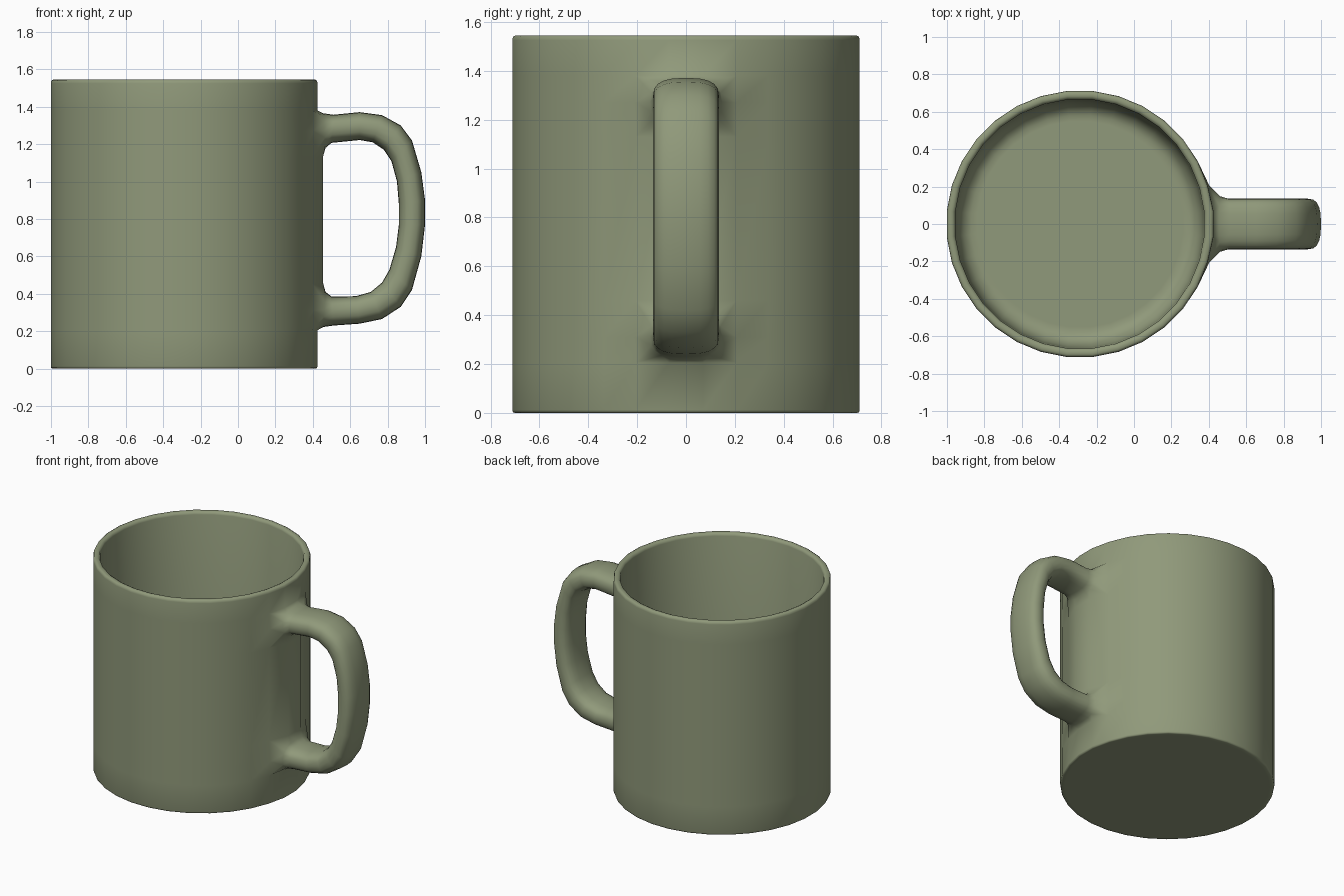
import bpy, bmesh
from math import sin, cos, pi, radians

if "Cube" in bpy.data.objects:
    bpy.data.objects.remove(bpy.data.objects["Cube"])

CX, SIDES = -0.29, 32


def skin(bm, rings, caps=True):
    """Join successive closed rings with quads, optionally capping both ends."""
    loops = [[bm.verts.new(p) for p in ring] for ring in rings]
    for a, b in zip(loops, loops[1:]):
        n = len(a)
        for i in range(n):
            j = (i + 1) % n
            bm.faces.new((a[i], a[j], b[j], b[i]))
    if caps:
        bm.faces.new(loops[0])
        bm.faces.new(loops[-1])
    return loops


bm = bmesh.new()

# Cup body: outside wall, rounded rim, inside wall and floor (radius, height)
profile = [(0.68, 0), (0.70, 0), (0.708, 0.003), (0.711, 0.012),
           (0.711, 0.205), (0.711, 0.31), (0.711, 0.46),
           (0.711, 1.13), (0.711, 1.27), (0.711, 1.38),
           (0.711, 1.525), (0.708, 1.539), (0.698, 1.545),
           (0.682, 1.545), (0.67, 1.539), (0.665, 1.525), (0.66, 0.25),
           (0.65, 0.16), (0.62, 0.10), (0.58, 0.08), (0.55, 0.08)]
rings = []
for k, (r, z) in enumerate(profile):
    ring = []
    for i in range(SIDES):
        a = 2 * pi * (i + 0.5) / SIDES
        R = r / cos(pi / SIDES)
        x = CX + R * cos(a)
        if k < 13 and i in (0, SIDES - 1):
            # raised strip between the handle roots
            x += 0.033 if k in (6, 7) else 0.004
        elif k in (5, 8) and i in (1, SIDES - 2):
            x += 0.008
        ring.append((x, R * sin(a), z))
    rings.append(ring)
loops = skin(bm, rings)

# Openings in the wall where the handle grows out
cols = (SIDES - 2, SIDES - 1, 0, 1)
for rows in ((4, 5, 6), (7, 8, 9)):
    patch = {loops[k][i] for k in rows for i in cols}
    bmesh.ops.delete(bm, geom=[f for f in bm.faces if all(v in patch for v in f.verts)],
                     context='FACES')

# Handle stations: outer x, z, inner x, z, half width
stations = [
    (0.455, 1.365, 0.468, 1.18, 0.148),
    (0.51, 1.357, 0.50, 1.207, 0.135),
    (0.65, 1.371, 0.65, 1.222, 0.135),
    (0.77, 1.355, 0.72, 1.21, 0.135),
    (0.87, 1.30, 0.78, 1.17, 0.135),
    (0.93, 1.22, 0.82, 1.11, 0.135),
    (0.98, 1.05, 0.85, 1.00, 0.135),
    (1.00, 0.90, 0.86, 0.88, 0.135),
    (1.00, 0.77, 0.86, 0.77, 0.135),
    (0.98, 0.60, 0.845, 0.65, 0.135),
    (0.93, 0.42, 0.81, 0.53, 0.135),
    (0.87, 0.33, 0.77, 0.46, 0.135),
    (0.77, 0.265, 0.71, 0.41, 0.135),
    (0.65, 0.24, 0.63, 0.387, 0.135),
    (0.51, 0.23, 0.50, 0.385, 0.135),
    (0.455, 0.222, 0.468, 0.41, 0.148),
]


def section(ox, oz, ix, iz, hw):
    """Rounded, flattened cross-section between an outer and an inner point."""
    pts = []
    for i in range(20):
        a = 2 * pi * i / 20
        c, s = cos(a), sin(a)
        u = abs(c) ** 0.75 * (1 if c > 0 else -1)
        y = hw * abs(s) ** 0.75 * (1 if s > 0 else -1)
        pts.append(((ox + ix) / 2 + u * (ox - ix) / 2, y,
                    (oz + iz) / 2 + u * (oz - iz) / 2))
    return pts


skin(bm, [section(*s) for s in stations], caps=False)

# Flared roots joining handle and wall
for low in (True, False):
    rim = [e for e in bm.edges if e.is_boundary and (e.verts[0].co.z < 0.8) == low]
    bmesh.ops.bridge_loops(bm, edges=rim)

bmesh.ops.recalc_face_normals(bm, faces=bm.faces)
mesh = bpy.data.meshes.new("mug")
bm.to_mesh(mesh)
bm.free()
mug = bpy.data.objects.new("mug", mesh)
bpy.context.collection.objects.link(mug)
bpy.context.view_layer.objects.active = mug
mug.select_set(True)
bpy.ops.object.shade_smooth_by_angle(angle=radians(62))

# Olive glaze
glaze = bpy.data.materials.new("olive_glaze")
glaze.diffuse_color = (0.28, 0.32, 0.196, 1)
glaze.use_nodes = True
glaze.node_tree.nodes["Principled BSDF"].inputs["Base Color"].default_value = glaze.diffuse_color
mesh.materials.append(glaze)
